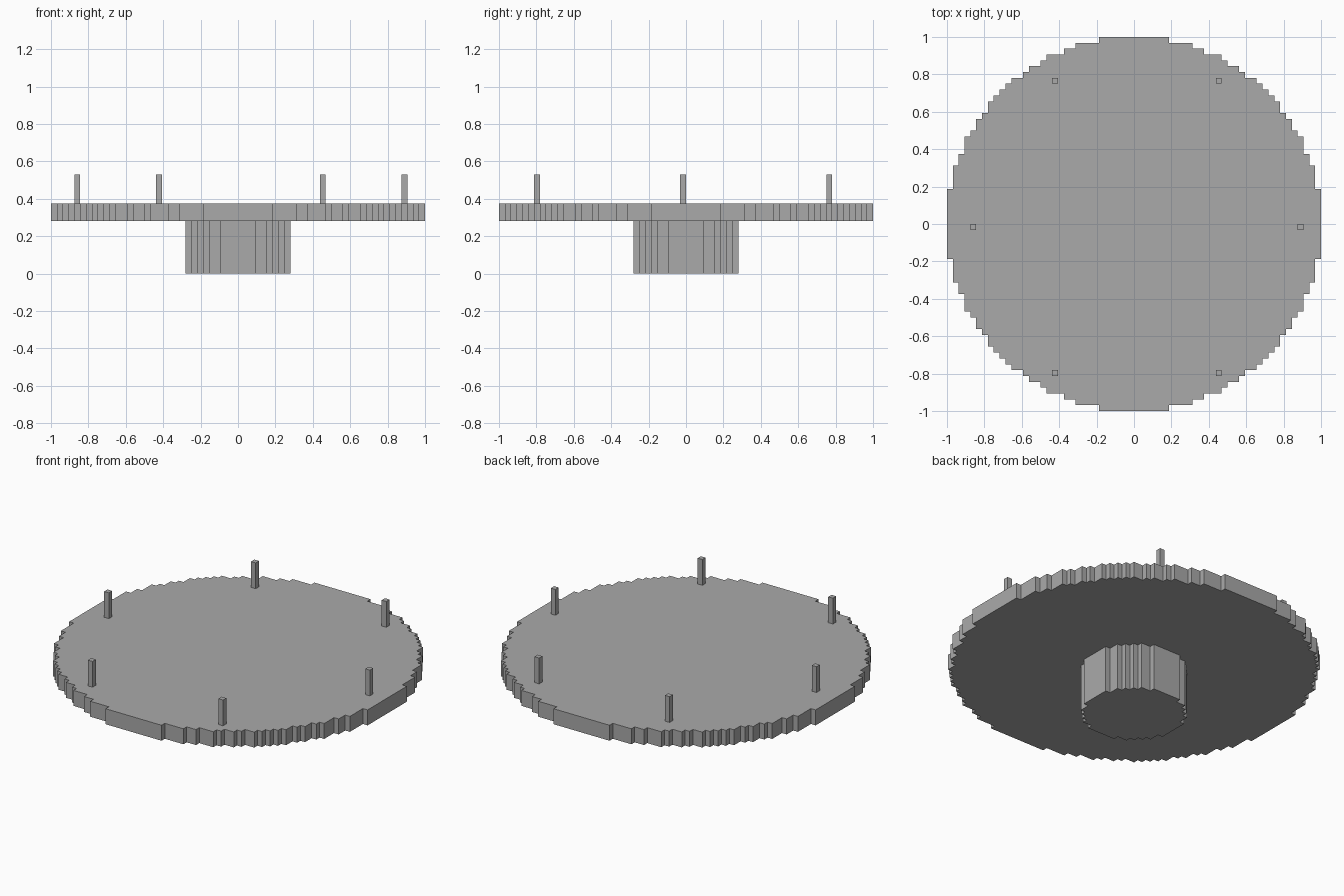
import bpy, bmesh, math

if "Cube" in bpy.data.objects:
    bpy.data.objects.remove(bpy.data.objects["Cube"])

V = 1 / 32  # size of one block

grey = bpy.data.materials.new("plain grey")
grey.diffuse_color = (0.4, 0.4, 0.4, 1)
grey.use_nodes = True
grey.node_tree.nodes["Principled BSDF"].inputs["Base Color"].default_value = grey.diffuse_color


def make_prism(name, outline, z0, z1):
    """Extrude a block-grid outline between two heights (in blocks)."""
    bm = bmesh.new()
    face = bm.faces.new([bm.verts.new((x * V, y * V, z0 * V)) for x, y in outline])
    top = bmesh.ops.extrude_face_region(bm, geom=[face], use_keep_orig=True)["geom"]
    bmesh.ops.translate(bm, vec=(0, 0, (z1 - z0) * V),
                        verts=[g for g in top if isinstance(g, bmesh.types.BMVert)])
    bmesh.ops.recalc_face_normals(bm, faces=bm.faces)
    mesh = bpy.data.meshes.new(name)
    bm.to_mesh(mesh)
    bm.free()
    mesh.materials.append(grey)
    obj = bpy.data.objects.new(name, mesh)
    bpy.context.collection.objects.link(obj)
    return obj


def stepped_circle(r):
    """Outline of a circle of radius r rounded to whole blocks."""
    right = []
    for j in range(-r, r):
        w = math.floor(math.sqrt(r * r - (j + 0.5) ** 2) + 0.5)
        if right and right[-1][0] == w:
            right[-1] = (w, j + 1)       # lengthen the straight run
        else:
            right += [(w, j), (w, j + 1)]
    return right + [(-x, y) for x, y in reversed(right)]


# Pedestal and round plate
make_prism("pedestal", stepped_circle(9), 0, 9)
make_prism("round_plate", stepped_circle(32), 9, 12)

# Six upright pegs near the rim
pegs = [(28, -1), (14, 24), (-14, 24), (-28, -1), (-14, -26), (14, -26)]
for n, (x, y) in enumerate(pegs, 1):
    make_prism(f"peg_{n}", [(x, y), (x + 1, y), (x + 1, y + 1), (x, y + 1)], 12, 17)
